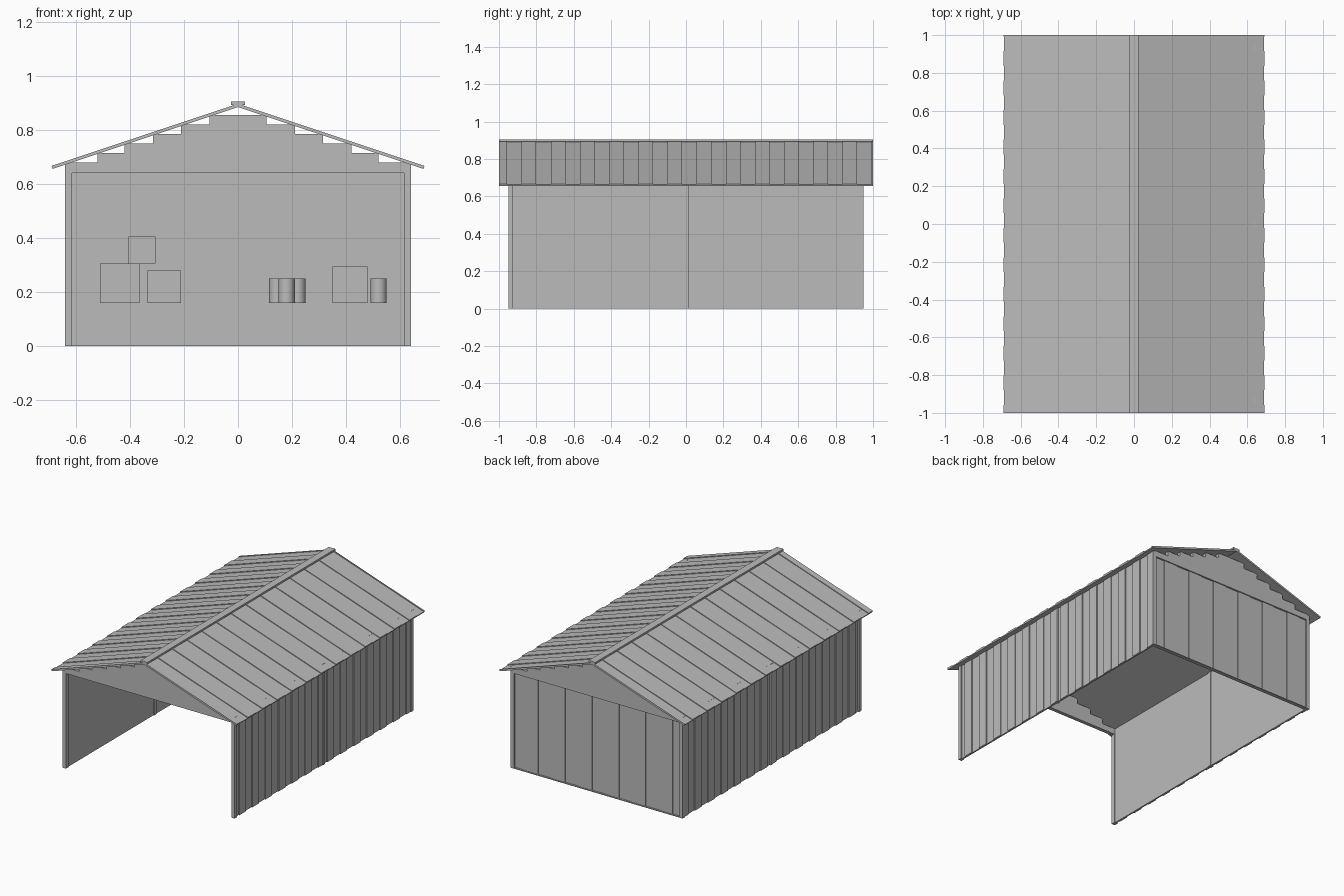
import bpy, bmesh, math
from mathutils import Matrix

cube = bpy.data.objects.get("Cube")
if cube:
    bpy.data.objects.remove(cube, do_unlink=True)

GREY = (0.5, 0.5, 0.5, 1.0)
metal = bpy.data.materials.new("plain grey")
metal.use_nodes = True
metal.diffuse_color = GREY
metal.node_tree.nodes["Principled BSDF"].inputs["Base Color"].default_value = GREY


def add_box(bm, x0, x1, y0, y1, z0, z1, turn=None):
    m = Matrix.Translation(((x0 + x1) / 2, (y0 + y1) / 2, (z0 + z1) / 2))
    m = m @ Matrix.Diagonal((x1 - x0, y1 - y0, z1 - z0, 1))
    bmesh.ops.create_cube(bm, size=1, matrix=turn @ m if turn else m)


def finish(name, bm):
    mesh = bpy.data.meshes.new(name)
    bm.to_mesh(mesh)
    bm.free()
    mesh.materials.append(metal)
    obj = bpy.data.objects.new(name, mesh)
    bpy.context.collection.objects.link(obj)
    return obj


def boxes(name, *sizes):
    bm = bmesh.new()
    for s in sizes:
        add_box(bm, *s)
    return finish(name, bm)


def strips(start, end, width):
    """Every second strip along a span, clipped to its end."""
    pos = start
    while pos < end - 0.005:
        yield pos, min(pos + width, end)
        pos += 2 * width


W, L, H = 0.64, 0.95, 0.68    # half width, half length, wall height
POST = 0.025

# Side walls: posts, flat sheet, raised ribs outside
for side, label in ((1, "left"), (-1, "right")):
    def across(a, b):
        return (a, b) if side > 0 else (-b, -a)

    outer = across(W - POST, W)
    boxes(label + "_posts", *[(*outer, y, y + POST, 0, H)
                              for y in (-L, -POST / 2, L - POST)])
    boxes(label + "_wall", (*across(0.62, 0.63), -L + POST, L - POST, 0, H))
    bm = bmesh.new()
    for a, b in ((-L + POST, -POST / 2), (POST / 2, L - POST)):
        for y0, y1 in strips(a + 0.03, b, 0.07):
            add_box(bm, *across(0.628, 0.636), y0, y1, 0, H)
    finish(label + "_wall_ribs", bm)

# Headers over the open front and the closed back
for y, label in ((-L, "front"), (L - POST, "back")):
    boxes(label + "_header", (-W, W, y, y + POST, 0.64, H))
    # Stepped gable made of stacked boards
    boxes(label + "_gable", *[(-w, w, y, y + POST, H + i * 0.035, H + (i + 1) * 0.035)
                              for i, w in enumerate((0.52, 0.42, 0.315, 0.21, 0.105))])

# Back wall
boxes("back_wall", (-W + POST, W - POST, 0.93, 0.938, 0, 0.64))
boxes("back_wall_ribs", *[(a, b, 0.936, 0.943, 0, 0.64)
                          for a, b in strips(-0.56, W - POST, 0.1)])
boxes("back_sill", (-W, W, L - POST, L, 0, 0.005))

# Roof: two sloping sheets with raised ribs, and a ridge cap
slope = math.atan2(0.23, 0.69)
run = math.hypot(0.23, 0.69)
for side, label in ((1, "left"), (-1, "right")):
    turn = Matrix.Translation((0, 0, 0.897)) @ Matrix.Rotation(side * slope, 4, "Y")
    x0, x1 = sorted((0, side * run))
    bm = bmesh.new()
    add_box(bm, x0, x1, -1, 1, -0.012, -0.005, turn)
    finish(label + "_roof_sheet", bm)
    bm = bmesh.new()
    for y0, y1 in [(-1, -0.957)] + list(strips(-0.879, 1, 0.078)):
        add_box(bm, x0, x1, y0, y1, -0.006, 0, turn)
    finish(label + "_roof_ribs", bm)
boxes("ridge_cap", (-0.025, 0.025, -1, 1, 0.893, 0.905))

# Stored crates by the back wall
boxes("large_crate", (-0.51, -0.365, 0.76, 0.905, 0.16, 0.305))
boxes("top_crate", (-0.405, -0.305, 0.78, 0.88, 0.305, 0.405))
boxes("small_crate", (-0.335, -0.21, 0.77, 0.895, 0.16, 0.28))
boxes("square_crate", (0.35, 0.48, 0.77, 0.9, 0.16, 0.295))

# Stored barrels
for i, (x, y) in enumerate(((0.145, 0.86), (0.18, 0.8), (0.22, 0.86), (0.52, 0.83))):
    bm = bmesh.new()
    bmesh.ops.create_cone(bm, cap_ends=True, segments=24, radius1=0.03, radius2=0.03,
                          depth=0.09, matrix=Matrix.Translation((x, y, 0.205)))
    barrel = finish("barrel_%d" % (i + 1), bm)
    bpy.ops.object.select_all(action="DESELECT")
    barrel.select_set(True)
    bpy.context.view_layer.objects.active = barrel
    bpy.ops.object.shade_smooth_by_angle()
